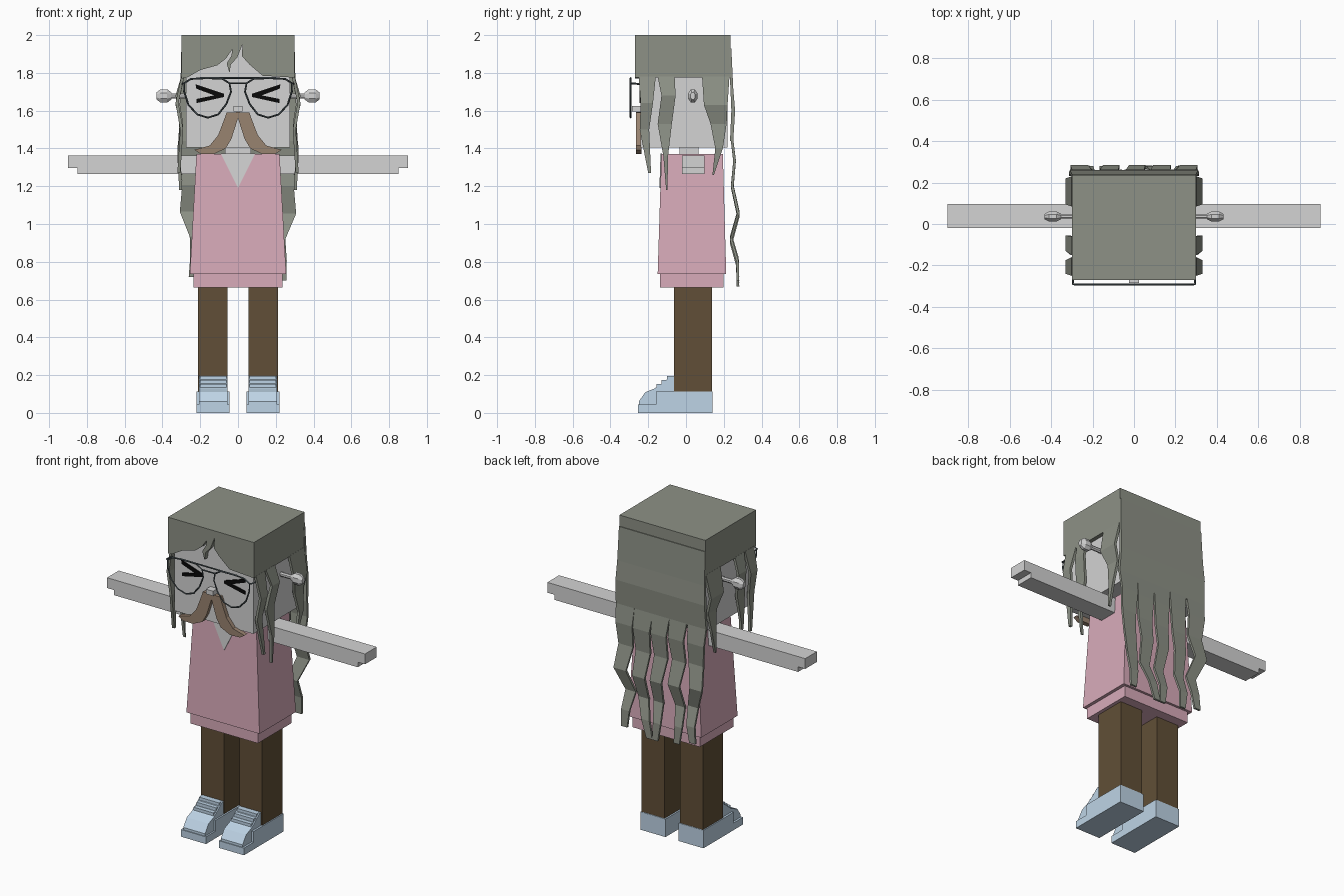
import bpy, bmesh, math
from mathutils import Vector

if "Cube" in bpy.data.objects:
    bpy.data.objects.remove(bpy.data.objects["Cube"], do_unlink=True)


def material(name, *rgb):
    lin = [(c / 255 / 12.92) if c < 11 else ((c / 255 + 0.055) / 1.055) ** 2.4 for c in rgb] + [1]
    m = bpy.data.materials.new(name)
    m.use_nodes = True
    m.diffuse_color = lin
    m.node_tree.nodes["Principled BSDF"].inputs["Base Color"].default_value = lin
    return m


HAIR = material("grey green hair", 141, 145, 134)
SKIN = material("pale grey skin", 211, 211, 211)
SHIRT = material("pink shirt", 216, 171, 186)
PANTS = material("brown trousers", 97, 79, 55)
SHOE = material("light blue shoe", 190, 212, 230)
TACHE = material("tan moustache", 153, 131, 112)
BLACK = material("black", 8, 8, 8)
FRAME = material("slate frame", 72, 82, 86)


def finish(name, bm, mat):
    bmesh.ops.recalc_face_normals(bm, faces=bm.faces)
    me = bpy.data.meshes.new(name)
    bm.to_mesh(me)
    bm.free()
    me.materials.append(mat)
    ob = bpy.data.objects.new(name, me)
    bpy.context.collection.objects.link(ob)
    return ob


def loft(name, mat, rings):
    """Join rectangles given as (x0, x1, y0, y1, z) into a solid."""
    bm = bmesh.new()
    loops = [[bm.verts.new(p) for p in ((a, c, z), (b, c, z), (b, d, z), (a, d, z))]
             for a, b, c, d, z in rings]
    for lo, hi in zip(loops, loops[1:]):
        for i in range(4):
            j = (i + 1) % 4
            bm.faces.new((lo[i], lo[j], hi[j], hi[i]))
    bm.faces.new(loops[0])
    bm.faces.new(loops[-1])
    return finish(name, bm, mat)


def box(name, mat, x0, x1, y0, y1, z0, z1):
    return loft(name, mat, [(x0, x1, y0, y1, z0), (x0, x1, y0, y1, z1)])


def prism(name, mat, pts, lo, hi, axis="y", sx=1):
    """Extrude an outline along y (outline in x, z) or along x (outline in y, z)."""
    place = (lambda p, d: (sx * p[0], d, p[1])) if axis == "y" else (lambda p, d: (sx * d, p[0], p[1]))
    bm = bmesh.new()
    a = [bm.verts.new(place(p, lo)) for p in pts]
    b = [bm.verts.new(place(p, hi)) for p in pts]
    bm.faces.new(a)
    bm.faces.new(b)
    for i in range(len(pts)):
        j = (i + 1) % len(pts)
        bm.faces.new((a[i], a[j], b[j], b[i]))
    return finish(name, bm, mat)


def wire(name, mat, pts, radius, closed=False):
    cu = bpy.data.curves.new(name, "CURVE")
    cu.dimensions = "3D"
    cu.bevel_depth = radius
    cu.bevel_resolution = 0
    cu.use_fill_caps = True
    sp = cu.splines.new("POLY")
    sp.points.add(len(pts) - 1)
    for q, p in zip(sp.points, pts):
        q.co = (*p, 1)
    sp.use_cyclic_u = closed
    cu.materials.append(mat)
    ob = bpy.data.objects.new(name, cu)
    bpy.context.collection.objects.link(ob)


# Head, neck and nose
box("head", SKIN, -.275, .275, -.24, .22, 1.405, 1.965)
box("neck", SKIN, -.07, .07, -.035, .065, 1.34, 1.42)
box("nose", SKIN, -.025, .025, -.285, -.235, 1.595, 1.625)

# Hair cap with a cut fringe
box("hair_cap", HAIR, -.3, .3, -.232, .235, 1.775, 2)
fringe = [(-.3, 2), (-.3, 1.77), (-.27, 1.775), (-.2, 1.815), (-.11, 1.84), (-.065, 1.875),
          (-.03, 1.925), (-.035, 1.89), (-.06, 1.85), (-.045, 1.8), (-.038, 1.845), (-.005, 1.88),
          (.025, 1.955), (.02, 1.89), (.06, 1.845), (.13, 1.785), (.3, 1.775), (.3, 2)]
prism("fringe", HAIR, fringe, -.27, -.231)

# Side locks: (front edge, back edge, height) rows per lock
side_locks = [
    [(-.25, -.16, 1.78), (-.24, -.175, 1.64), (-.245, -.195, 1.5), (-.2, -.185, 1.27)],
    [(-.15, -.06, 1.78), (-.13, -.055, 1.68), (-.15, -.075, 1.53), (-.12, -.095, 1.36), (-.105, -.098, 1.18)],
    [(.085, .23, 1.78), (.095, .22, 1.63), (.13, .215, 1.53), (.155, .195, 1.4), (.14, .148, 1.26)]]
bulge = [.285, .315, .29, .305, .295]
for s, side in ((1, "left"), (-1, "right")):
    for n, rows in enumerate(side_locks):
        rings = []
        for (y0, y1, z), x in zip(rows, bulge):
            a, b = sorted((s * x, s * (x + .016)))
            rings.append((a, b, y0, y1, z))
        loft(f"{side}_side_lock_{n + 1}", HAIR, rings)

# Back hair: a sheet splitting into wavy locks
loft("back_hair_sheet", HAIR, [(-.3, .3, .225, .24, 1.93), (-.305, .305, .235, .25, 1.72),
                               (-.31, .31, .24, .26, 1.6), (-.315, .315, .233, .25, 1.44)])
heights = [1.46, 1.33, 1.19, 1.04, .9, .78, .67]
depths = [.235, .25, .238, .27, .232, .265, .268]
back_locks = [  # centre per height, then starting width, then lift of the tip
    ([.25, .25, .245, .265, .215, .23, .235], .13, .03),
    ([.12, .13, .125, .135, .125, .09, .06], .13, 0),
    ([0, .01, 0, .015, .02, .01, .02], .12, 0),
    ([-.12, -.11, -.125, -.11, -.13, -.14, -.13], .12, .02),
    ([-.25, -.25, -.245, -.265, -.22, -.225, -.24], .13, .05)]
for n, (centres, width, lift) in enumerate(back_locks):
    rings = []
    for i, x in enumerate(centres):
        t = i / (len(centres) - 1)
        h = width * (1 - .68 * t) / 2
        y = depths[i]
        rings.append((x - h, x + h, y, y + .014, heights[i] + lift * t))
    loft(f"back_lock_{n + 1}", HAIR, rings)

# Shirt, hem and neckline
loft("shirt", SHIRT, [(-.255, .255, -.15, .213, .735), (-.22, .22, -.13, .195, 1.37)])
box("shirt_hem", SHIRT, -.235, .235, -.137, .198, .665, .74)
neckline = prism("neckline", SKIN, [(-.09, 1.372), (0, 1.19), (.09, 1.372)], 0, .008)
for v in neckline.data.vertices:
    v.co.y += -.135 - (1.37 - v.co.z) * .032

# Face details, arms, legs and shoes, mirrored
eye = [(.225, 1.74), (.075, 1.69), (.075, 1.672), (.22, 1.64), (.22, 1.662), (.125, 1.681), (.22, 1.716)]
tache = [(0, 1.592), (.06, 1.59), (.082, 1.53), (.105, 1.47), (.15, 1.415), (.23, 1.393),
         (.2, 1.372), (.13, 1.37), (.065, 1.4), (.035, 1.45), (0, 1.56)]
lens = [(.285, 1.745), (.25, 1.768), (.17, 1.772), (.085, 1.77), (.045, 1.745), (.037, 1.7), (.062, 1.635),
        (.105, 1.58), (.16, 1.563), (.215, 1.58), (.262, 1.63), (.285, 1.7)]
arm = [(.2, 1.265), (.85, 1.265), (.85, 1.297), (.9, 1.297), (.9, 1.362), (.2, 1.362)]
upper = [(.138, .04), (-.25, .04), (-.25, .06), (-.215, .11), (-.165, .13), (-.135, .15), (-.08, .195),
         (-.064, .195), (-.064, .115), (.138, .115)]
for s, side in ((1, "left"), (-1, "right")):
    prism(f"{side}_eye", BLACK, eye, -.246, -.238, sx=s)
    prism(f"{side}_moustache", TACHE, tache, -.265, -.236, sx=s)
    wire(f"{side}_lens_frame", FRAME, [(s * x, -.293, z) for x, z in lens], .005, True)
    wire(f"{side}_glasses_arm", FRAME, [(s * .283, -.293, 1.745), (s * .295, -.29, 1.745), (s * .295, -.235, 1.74)], .005)
    prism(f"{side}_arm", SKIN, arm, -.02, .097, sx=s)

    # Ear stud: eight-sided stem and bulb
    for part, r0, r1, x0, x1 in (("stem", .015, .015, .26, .37), ("bulb_inner", .02, .038, .352, .375),
                                 ("bulb_middle", .038, .038, .375, .41), ("bulb_outer", .038, .02, .41, .432)):
        bm = bmesh.new()
        loops = []
        for r, x in ((r0, x0), (r1, x1)):
            loops.append([bm.verts.new((s * x, .036 + .7 * r * math.cos(a), 1.678 + r * math.sin(a)))
                          for a in [math.radians(22.5 + 45 * k) for k in range(8)]])
        for k in range(8):
            m = (k + 1) % 8
            bm.faces.new((loops[0][k], loops[0][m], loops[1][m], loops[1][k]))
        bm.faces.new(loops[0])
        bm.faces.new(loops[1])
        finish(f"{side}_ear_{part}", bm, SKIN)

    x0, x1 = sorted((s * .055, s * .213))
    box(f"{side}_leg", PANTS, x0, x1, -.063, .137, .1, .68)
    prism(f"{side}_shoe", SHOE, upper, .055, .207, "x", s)
    x0, x1 = sorted((s * .045, s * .22))
    box(f"{side}_sole", SHOE, x0, x1, -.255, .14, 0, .045)
    # Shoe quarters wrap the ankle, with laces across the tongue
    box(f"{side}_heel", SHOE, x0, x1, -.16, .14, .04, .113)
    for n in range(3):
        y, z = -.145 + .028 * n, .142 + .021 * n
        a, b = sorted((s * .062, s * .2))
        box(f"{side}_lace_{n + 1}", SHOE, a, b, y - .012, y + .02, z - .01, z + .012)

# Bridge of the glasses
for name, x, z in (("glasses_top_bar", .2, 1.773), ("glasses_bridge", .047, 1.745)):
    wire(name, FRAME, [(-x, -.293, z), (x, -.293, z)], .005)
